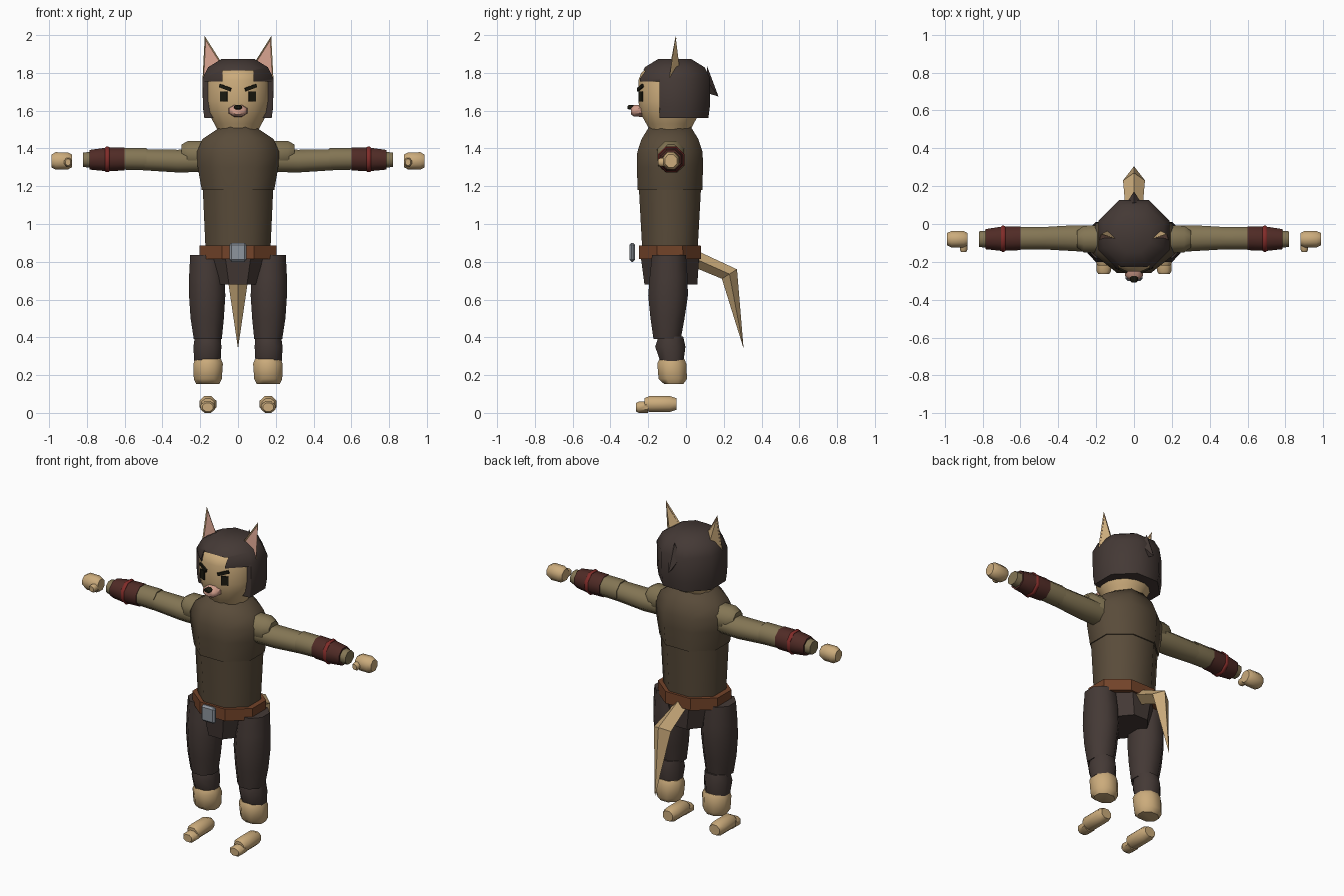
import bpy, bmesh, math
from mathutils import Vector, Matrix

cube = bpy.data.objects.get("Cube")
if cube:
    bpy.data.objects.remove(cube, do_unlink=True)


def material(name, r, g, b):
    m = bpy.data.materials.new(name)
    m.use_nodes = True
    m.diffuse_color = (r, g, b, 1)
    m.node_tree.nodes["Principled BSDF"].inputs["Base Color"].default_value = (r, g, b, 1)
    return m


fur = material("tan_fur", .60, .41, .20)
dark = material("dark_brown", .058, .041, .036)
shirt = material("shirt_brown", .10, .071, .042)
olive = material("sleeve_olive", .23, .18, .09)
maroon = material("bracer_maroon", .08, .024, .019)
red = material("band_red", .22, .025, .022)
leather = material("belt_leather", .17, .056, .022)
steel = material("buckle_steel", .27, .30, .34)
pink = material("pink_skin", .64, .34, .26)
black = material("black", .011, .010, .005)


def finish(name, bm, mats, mirror=False, angle=50, cutter=None):
    """Turn a bmesh into a shaded object, mirrored over x if asked."""
    bmesh.ops.recalc_face_normals(bm, faces=bm.faces)
    mesh = bpy.data.meshes.new(name)
    bm.to_mesh(mesh)
    bm.free()
    for m in mats:
        mesh.materials.append(m)
    ob = bpy.data.objects.new(name, mesh)
    bpy.context.collection.objects.link(ob)
    bpy.ops.object.select_all(action='DESELECT')
    bpy.context.view_layer.objects.active = ob
    ob.select_set(True)
    if cutter:
        mod = ob.modifiers.new("cut", 'BOOLEAN')
        mod.operation = 'DIFFERENCE'
        mod.solver = 'EXACT'
        mod.object = cutter
        bpy.ops.object.modifier_apply(modifier=mod.name)
    bpy.ops.object.shade_smooth_by_angle(angle=math.radians(angle))
    if mirror:
        ob.modifiers.new("mirror", 'MIRROR')
    return ob


def loft(name, mat, axis, rings, sides=8, **kw):
    """Rings are (position, centre a, centre b, radius a, radius b) along an axis."""
    bm = bmesh.new()
    loops = []
    grow = 1 / math.cos(math.pi / sides)
    for t, ca, cb, ra, rb in rings:
        loop = []
        for i in range(sides):
            ang = (i + .5) * math.tau / sides
            a = ca + ra * grow * math.cos(ang)
            b = cb + rb * grow * math.sin(ang)
            co = {'x': (t, a, b), 'y': (a, t, b), 'z': (a, b, t)}[axis]
            loop.append(bm.verts.new(co))
        loops.append(loop)
    for lo, hi in zip(loops, loops[1:]):
        for i in range(sides):
            j = (i + 1) % sides
            bm.faces.new((lo[i], lo[j], hi[j], hi[i]))
    bm.faces.new(loops[0])
    bm.faces.new(loops[-1])
    return finish(name, bm, [mat], **kw)


def box(name, mat, centre, size, turn=0, roll=0, bevel=0, **kw):
    bm = bmesh.new()
    rot = Matrix.Rotation(turn, 4, 'Z') @ Matrix.Rotation(roll, 4, 'Y')
    place = Matrix.Translation(centre) @ rot @ Matrix.Diagonal((*size, 1))
    bmesh.ops.create_cube(bm, size=1, matrix=place)
    if bevel:
        bmesh.ops.bevel(bm, geom=bm.edges[:], offset=bevel, segments=1, affect='EDGES')
    return finish(name, bm, [mat], angle=30, **kw)


def spike(name, mat, base, tip):
    """Pyramid from a loop of base points to a tip."""
    bm = bmesh.new()
    loop = [bm.verts.new(p) for p in base]
    top = bm.verts.new(tip)
    bm.faces.new(loop)
    for i, v in enumerate(loop):
        bm.faces.new((v, loop[(i + 1) % len(loop)], top))
    return finish(name, bm, [mat], angle=20)


Y = -.085  # body centre line

# Head
loft("head", fur, 'z', [(z, 0, Y, r, r) for z, r in (
    (1.48, .10), (1.53, .125), (1.59, .158), (1.65, .167),
    (1.76, .167), (1.80, .152), (1.84, .10))], sides=16)

# Hair cap with the face opening and the raised fringe cut out
cutter = box("hair_cutter", dark, (0, -.29, 1.605), (.6, .3, .3))
notch = box("notch_cutter", dark, (0, -.29, 1.70), (.165, .26, .225))
hair_rings = [(z, 0, -.06, r, r) for z, r in (
    (1.56, .178), (1.62, .186), (1.77, .188), (1.83, .158), (1.873, .088))]
hair = loft("hair", dark, 'z', hair_rings, cutter=cutter)
bpy.context.view_layer.objects.active = hair
mod = hair.modifiers.new("notch", 'BOOLEAN')
mod.operation, mod.solver, mod.object = 'DIFFERENCE', 'EXACT', notch
bpy.ops.object.modifier_apply(modifier=mod.name)
bpy.ops.object.select_all(action='DESELECT')
hair.select_set(True)
bpy.ops.object.shade_smooth_by_angle(angle=math.radians(50))
for helper in (cutter, notch):
    bpy.data.objects.remove(helper, do_unlink=True)
spike("hair_tuft", dark, [(-.04, .11, 1.76), (0, .09, 1.70), (.04, .11, 1.76), (0, .11, 1.84)],
      (0, .172, 1.675))

# Ears, with an inset pink front
bm = bmesh.new()
outer, inner, back, tip = [bm.verts.new(p) for p in (
    (.188, -.09, 1.76), (.075, -.085, 1.835), (.13, -.03, 1.79), (.176, -.055, 1.995))]
front = bm.faces.new((outer, inner, tip))
for f in ((inner, back, tip), (back, outer, tip), (inner, outer, back)):
    bm.faces.new(f)
bmesh.ops.recalc_face_normals(bm, faces=bm.faces)
bmesh.ops.inset_individual(bm, faces=[front], thickness=.011, depth=-.006)
front.material_index = 1
finish("ears", bm, [fur, pink], mirror=True, angle=20)

# Face
for name, ang, z, size, roll in (("eyes", .46, 1.675, (.042, .009, .055), 0),
                                 ("brows", .41, 1.722, (.068, .012, .018), -.33)):
    spot = Vector((math.sin(ang) * .17, Y - math.cos(ang) * .17, z))
    box(name, black, spot, size, turn=ang, roll=roll, mirror=True)
loft("muzzle", pink, 'y', [(-.292, 0, 1.598, .03, .018), (-.275, 0, 1.599, .047, .03),
                           (-.23, 0, 1.60, .05, .033)])
loft("nose", black, 'y', [(-.31, 0, 1.618, .012, .007), (-.30, 0, 1.618, .021, .013),
                          (-.275, 0, 1.618, .021, .013)])

# Torso
loft("chest", shirt, 'z', [(z, 0, Y, a, b) for z, a, b in (
    (1.18, .192, .171), (1.30, .213, .175), (1.38, .218, .173),
    (1.45, .188, .150), (1.515, .09, .11))])
loft("abdomen", shirt, 'z', [(.87, 0, Y, .172, .147), (1.22, 0, Y, .188, .166)])
loft("belt", leather, 'z', [(.815, 0, Y, .205, .165), (.887, 0, Y, .205, .163)], angle=20)
box("buckle", steel, (0, -.285, .85), (.092, .03, .10), bevel=.011)
loft("pelvis", dark, 'z', [(.68, 0, -.08, .115, .14), (.83, 0, -.085, .165, .155)], angle=20)

# Tail, a bent blade with a diamond section
bm = bmesh.new()
rows = []
for y, z, w, dy, dz in ((.05, .815, .042, .005, .045), (.23, .735, .058, .04, .025)):
    rows.append([bm.verts.new(p) for p in (
        (0, y + dy, z + dz), (w, y, z), (0, y - dy, z - dz), (-w, y, z))])
point = bm.verts.new((0, .305, .34))
bm.faces.new(rows[0])
for i in range(4):
    j = (i + 1) % 4
    bm.faces.new((rows[0][i], rows[0][j], rows[1][j], rows[1][i]))
    bm.faces.new((rows[1][i], rows[1][j], point))
finish("tail", bm, [fur], angle=20)

# Arms
AZ = 1.34
loft("shoulders", olive, 'x', [(.15, -.08, 1.365, .075, .075), (.265, -.08, 1.37, .07, .07),
                               (.30, -.08, 1.375, .045, .045)], mirror=True)
loft("upper_sleeves", olive, 'x', [(.20, -.08, 1.335, .07, .06), (.32, -.075, 1.333, .068, .06),
                                   (.495, -.075, AZ, .058, .056)], mirror=True)
loft("lower_sleeves", olive, 'x', [(.485, -.075, 1.343, .06, .059), (.62, -.075, 1.345, .06, .057),
                                   (.78, -.08, AZ, .045, .042), (.82, -.08, AZ, .041, .038)],
     mirror=True)
loft("bracers", maroon, 'x', [(.60, -.075, 1.344, .063, .061), (.70, -.078, 1.342, .064, .062),
                              (.785, -.08, AZ, .053, .052)], mirror=True)
loft("bracer_bands", red, 'x', [(.68, -.078, 1.342, .064, .064), (.686, -.078, 1.342, .069, .068),
                                (.697, -.078, 1.342, .069, .068), (.703, -.078, 1.342, .064, .064)],
     mirror=True)
loft("hands", fur, 'x', [(.88, -.08, 1.334, .033, .034), (.90, -.08, 1.334, .043, .045),
                         (.965, -.08, 1.334, .043, .046), (.988, -.08, 1.334, .032, .034)],
     mirror=True)
loft("thumbs", fur, 'y', [(-.147, .90, 1.327, .014, .016), (-.135, .90, 1.327, .02, .023),
                          (-.10, .90, 1.327, .02, .023)], mirror=True)

# Legs
loft("thighs", dark, 'z', [(.39, .16, -.10, .074, .072), (.50, .163, -.098, .088, .09),
                           (.62, .163, -.095, .096, .105), (.72, .165, -.092, .094, .10),
                           (.835, .17, -.09, .083, .09)], mirror=True)
loft("shins", dark, 'z', [(.275, .162, -.075, .07, .062), (.35, .162, -.083, .074, .08),
                          (.405, .16, -.08, .068, .065)], mirror=True)
loft("ankles", fur, 'z', [(.152, .16, -.065, .06, .05), (.18, .16, -.07, .074, .075),
                          (.26, .158, -.075, .078, .077), (.285, .158, -.075, .068, .066)],
     mirror=True)
loft("feet", fur, 'y', [(-.22, .16, .047, .032, .03), (-.195, .16, .047, .045, .042),
                        (-.085, .16, .047, .045, .042), (-.05, .16, .047, .034, .03)], mirror=True)
loft("toes", fur, 'y', [(-.265, .16, .03, .028, .022), (-.25, .16, .03, .038, .03),
                        (-.20, .16, .03, .038, .03)], mirror=True)
